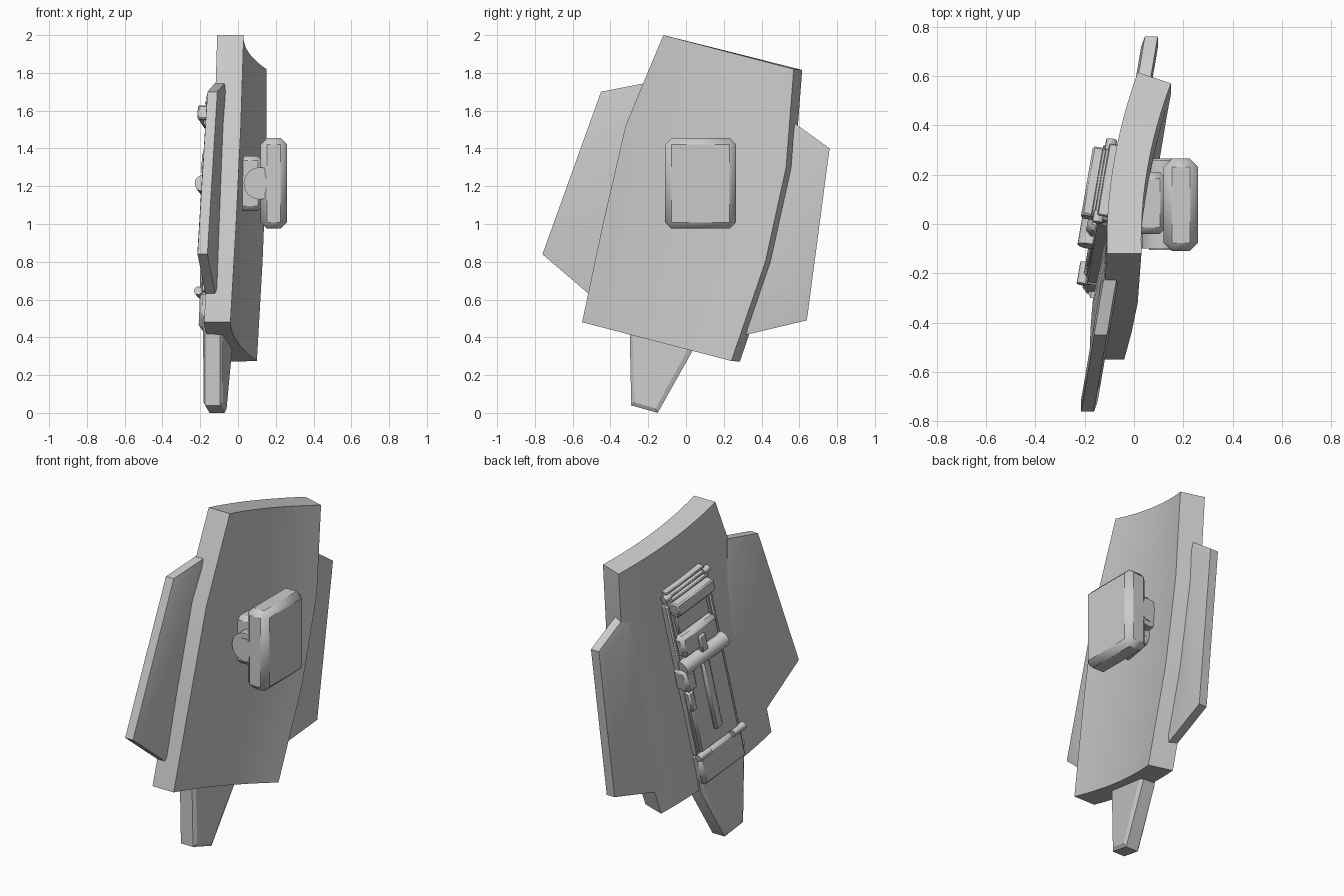
import bpy, bmesh, math
from mathutils import Vector, Matrix

cube = bpy.data.objects.get("Cube")
if cube:
    bpy.data.objects.remove(cube, do_unlink=True)

grey = bpy.data.materials.new("light grey")
grey.use_nodes = True
grey.diffuse_color = (0.6, 0.6, 0.6, 1)
grey.node_tree.nodes["Principled BSDF"].inputs["Base Color"].default_value = (0.6, 0.6, 0.6, 1)


def finish(bm, name, matrix=None, bevel=0, smooth=30):
    """Turn a bmesh into a shaded object with an optional chamfer."""
    bmesh.ops.recalc_face_normals(bm, faces=bm.faces)
    me = bpy.data.meshes.new(name)
    bm.to_mesh(me)
    bm.free()
    me.materials.append(grey)
    ob = bpy.data.objects.new(name, me)
    bpy.context.collection.objects.link(ob)
    if matrix:
        ob.matrix_world = matrix
    if bevel:
        mod = ob.modifiers.new("chamfer", "BEVEL")
        mod.width = bevel
        mod.segments = 1
        mod.limit_method = "ANGLE"
    bpy.ops.object.select_all(action="DESELECT")
    ob.select_set(True)
    bpy.context.view_layer.objects.active = ob
    bpy.ops.object.shade_smooth_by_angle(angle=math.radians(smooth))
    return ob


def box(name, lo, hi, matrix=None, bevel=0):
    lo, hi = Vector(lo), Vector(hi)
    bm = bmesh.new()
    bmesh.ops.create_cube(bm, size=1)
    for v in bm.verts:
        v.co = Vector([(lo[i] + hi[i]) / 2 + v.co[i] * (hi[i] - lo[i]) for i in range(3)])
    return finish(bm, name, matrix, bevel, 20)


def rod(name, a, b, radius, matrix=None, sides=20):
    a, b = Vector(a), Vector(b)
    bm = bmesh.new()
    turn = (b - a).to_track_quat("Z", "Y").to_matrix().to_4x4()
    bmesh.ops.create_cone(bm, cap_ends=True, segments=sides, radius1=radius, radius2=radius,
                          depth=(b - a).length, matrix=Matrix.Translation((a + b) / 2) @ turn)
    return finish(bm, name, matrix)


def slab(name, outline, offset, thick, rim, rise):
    """Plate from a side outline, lying on a slanted plane, with bevelled rims."""
    bm = bmesh.new()
    base = bm.faces.new([bm.verts.new((offset + 0.17 * y, y, z)) for y, z in outline])
    out = bmesh.ops.extrude_face_region(bm, geom=[base], use_keep_orig=True)["geom"]
    top = [f for f in out if isinstance(f, bmesh.types.BMFace)][0]
    for v in top.verts:
        v.co.x += thick
    bmesh.ops.recalc_face_normals(bm, faces=bm.faces)
    for f in (base, top):
        bmesh.ops.inset_region(bm, faces=[f], thickness=rim, depth=rise)
    return finish(bm, name, None, 0, 25)


# Curved main plate: rows run between the front and back edges
front_edge = [(0.03, -0.12, 2.0), (0.015, -0.32, 1.52), (-0.01, -0.44, 1.0), (-0.04, -0.55, 0.48)]
back_edge = [(0.15, 0.57, 1.82), (0.15, 0.53, 1.30), (0.13, 0.42, 0.8), (0.10, 0.24, 0.275)]
cols = 12
bm = bmesh.new()
inner, outer = [], []
for f, b in zip(front_edge, back_edge):
    row_in, row_out = [], []
    for i in range(cols + 1):
        t = i / cols
        p = Vector(f).lerp(Vector(b), t)
        p.x -= 0.14 * t * (1 - t)
        row_in.append(bm.verts.new(p))
        row_out.append(bm.verts.new(p + Vector((-0.14 + 0.005 * t, 0.045 * t, -0.004 * t))))
    inner.append(row_in)
    outer.append(row_out)
for r in range(3):
    for g in (inner, outer):
        for i in range(cols):
            bm.faces.new((g[r][i], g[r][i + 1], g[r + 1][i + 1], g[r + 1][i]))
    for i in (0, cols):
        bm.faces.new((inner[r][i], inner[r + 1][i], outer[r + 1][i], outer[r][i]))
for r in (0, 3):
    for i in range(cols):
        bm.faces.new((inner[r][i], inner[r][i + 1], outer[r][i + 1], outer[r][i]))
finish(bm, "main_plate", None, 0, 30)

# Side wings and lower fin
slab("front_wing", [(-0.45, 1.70), (-0.22, 1.745), (-0.20, 1.2), (-0.34, 0.48), (-0.76, 0.84)],
     -0.085, 0.052, 0.045, 0.008)
slab("back_wing", [(0.48, 1.59), (0.58, 1.53), (0.76, 1.40), (0.64, 0.49), (0.20, 0.385), (0.36, 1.0)],
     -0.085, 0.052, 0.045, 0.008)
slab("lower_fin", [(-0.30, 0.52), (-0.29, 0.04), (-0.15, 0.0), (0.03, 0.32), (0.06, 0.48)],
     -0.125, 0.08, 0.025, 0.012)

# Grip block and its mount on the inner side
box("grip_block", (0.12, -0.11, 0.975), (0.26, 0.265, 1.455), None, 0.034)
box("grip_mount", (0.0, -0.04, 1.07), (0.13, 0.21, 1.36), None, 0.025)
rod("grip_pivot", (0.115, -0.10, 1.215), (0.115, 0.26, 1.215), 0.085, None, 24)
rod("grip_pivot_core", (0.115, -0.105, 1.215), (0.115, 0.265, 1.215), 0.055, None, 24)

# Gear frame: x is across, y is up the plate, z is outward
up = Vector((0.04, 0.237, 0.971)).normalized()
out = Vector((-0.985, 0.17, 0))
out = (out - up * out.dot(up)).normalized()
across = up.cross(out)
gear = Matrix.Translation((-0.125, -0.13, 0.41)) @ Matrix((across, up, out)).transposed().to_4x4()
if across.y < 0:
    gear = gear @ Matrix.Rotation(0, 4, "Z")
side = 1 if across.y > 0 else -1


def part(name, x, y, z, bevel=0.0):
    """Box on the gear frame, x counted toward the back edge."""
    xs = sorted((x[0] * side, x[1] * side))
    return box(name, (xs[0], y[0], z[0]), (xs[1], y[1], z[1]), gear, bevel)


part("gear_base", (-0.16, 0.16), (0.02, 1.26), (-0.05, 0.035), 0.008)
part("gear_foot", (-0.17, 0.17), (0.0, 0.2), (-0.05, 0.06), 0.02)
part("lower_cover", (-0.15, 0.15), (0.21, 0.74), (0, 0.065), 0.012)
part("center_rail", (-0.03, 0.03), (0.3, 0.84), (0, 0.085), 0.012)
part("upper_block", (-0.14, 0.14), (0.84, 0.98), (0, 0.085), 0.02)
part("center_lug", (-0.025, 0.025), (0.82, 0.93), (0, 0.1), 0.008)
part("recess_panel", (-0.12, 0.12), (0.99, 1.13), (0, 0.055), 0.006)
part("shelf_box", (-0.145, 0.145), (1.145, 1.22), (0, 0.115), 0.008)
part("shelf_lip", (-0.13, 0.13), (1.115, 1.145), (0, 0.085), 0.006)
part("latch_block", (0.1, 0.18), (0.64, 0.78), (0, 0.1), 0.016)
part("latch_tail", (0.12, 0.165), (0.5, 0.63), (0, 0.08), 0.01)
rod("cross_roll", (-0.165, 0.79, 0.065), (0.165, 0.79, 0.065), 0.045, gear)

# Top ridges, side rails and small pins
for i in range(3):
    part(f"top_ridge_{i + 1}", (-0.15, 0.15), (1.225 + 0.022 * i, 1.24 + 0.022 * i),
         (0, 0.075 - 0.012 * i), 0.004)
for s, label in ((-1, "front"), (1, "back")):
    part(f"{label}_side_rail", (0.145 * s, 0.168 * s), (0.2, 1.2), (-0.03, 0.05), 0.006)
    rod(f"{label}_knob", (0.09 * s * side, 0.2, 0.065), (0.18 * s * side, 0.2, 0.065), 0.022, gear, 12)
    rod(f"{label}_top_pin", (0.13 * s * side, 1.25, 0.045), (0.175 * s * side, 1.25, 0.045), 0.022, gear, 12)
